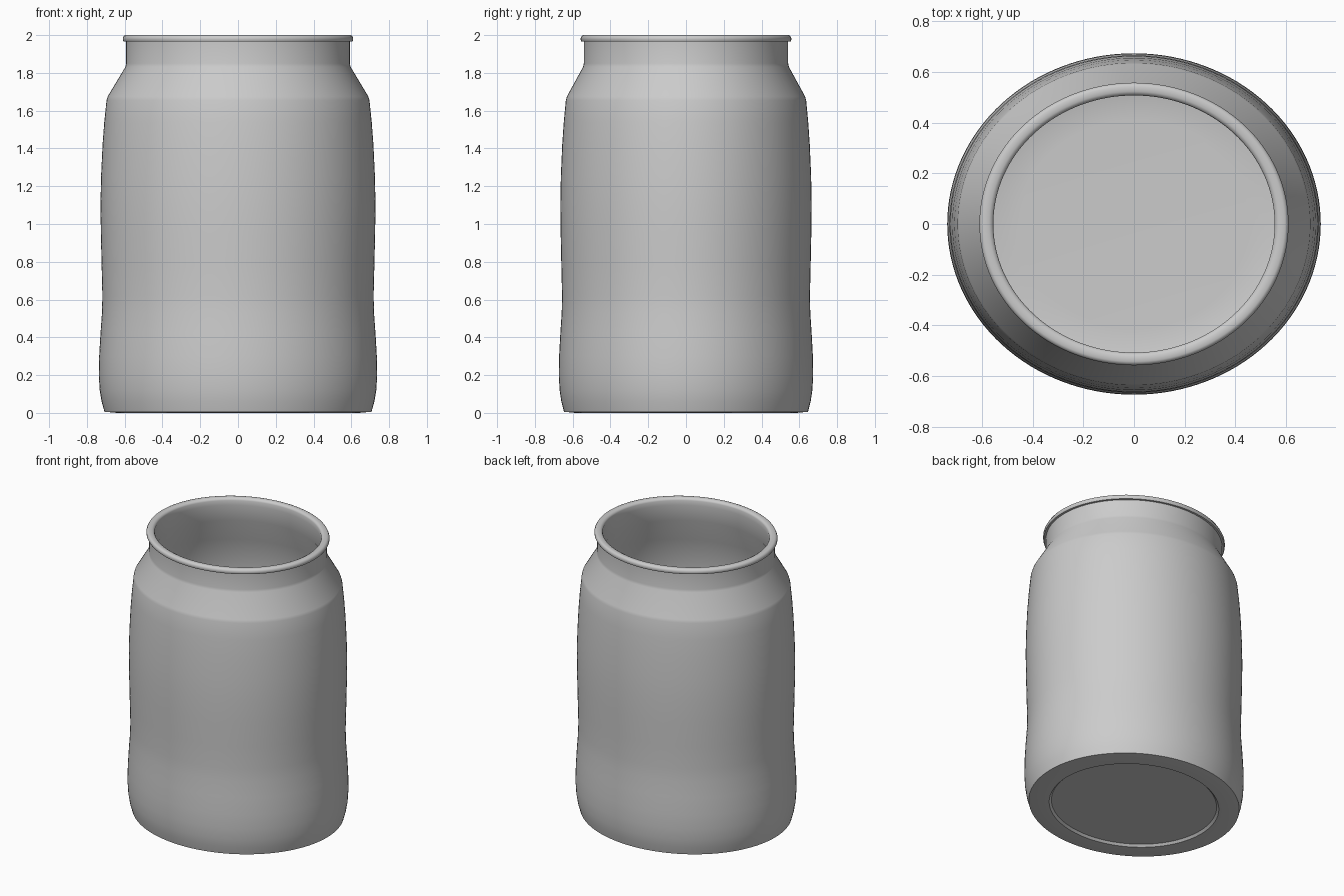
import bpy, bmesh, math

if "Cube" in bpy.data.objects:
    bpy.data.objects.remove(bpy.data.objects["Cube"])

SIDES = 128
DEPTH = 0.914  # oval section: y radius relative to x radius


def lathe(name, profile):
    """Spin a (radius, z) profile into an oval shell; radius 0 closes with a pole."""
    bm = bmesh.new()
    rings = []
    for r, z in profile:
        if r == 0:
            rings.append([bm.verts.new((0, 0, z))] * SIDES)
            continue
        rings.append([bm.verts.new((r * math.cos(2 * math.pi * i / SIDES),
                                    r * DEPTH * math.sin(2 * math.pi * i / SIDES), z))
                      for i in range(SIDES)])
    for a, b in zip(rings, rings[1:]):
        for i in range(SIDES):
            j = (i + 1) % SIDES
            bm.faces.new(list(dict.fromkeys((a[i], a[j], b[j], b[i]))))
    bmesh.ops.recalc_face_normals(bm, faces=bm.faces)
    mesh = bpy.data.meshes.new(name)
    bm.to_mesh(mesh)
    bm.free()
    obj = bpy.data.objects.new(name, mesh)
    bpy.context.collection.objects.link(obj)
    bpy.ops.object.select_all(action='DESELECT')
    obj.select_set(True)
    bpy.context.view_layer.objects.active = obj
    bpy.ops.object.shade_smooth_by_angle(angle=math.radians(45))
    return obj


# Underside with a shallow recess, then the gently waisted outer wall
outer = [(0, 0.015), (0.555, 0.015), (0.57, 0.0), (0.64, 0.0), (0.707, 0.006),
         (0.722, 0.06), (0.732, 0.12), (0.737, 0.20), (0.735, 0.30),
         (0.728, 0.42), (0.720, 0.53), (0.718, 0.62), (0.722, 0.78),
         (0.726, 0.95), (0.728, 1.10), (0.725, 1.25), (0.717, 1.42),
         (0.708, 1.54), (0.696, 1.655), (0.690, 1.675), (0.596, 1.832),
         (0.592, 1.85), (0.592, 1.965)]
# Rolled lip around the mouth
lip = [(0.606, 1.966), (0.610, 1.974), (0.610, 1.985), (0.604, 1.996),
       (0.594, 2.0), (0.572, 2.0), (0.560, 1.994), (0.555, 1.984)]
# Hollow inside, down to the floor
inner = [(0.557, 1.95), (0.560, 1.84), (0.660, 1.66), (0.685, 1.42),
         (0.696, 1.10), (0.686, 0.62), (0.696, 0.42), (0.705, 0.20),
         (0.688, 0.08), (0.62, 0.045), (0.45, 0.04), (0, 0.035)]

lathe("jar", outer + lip + inner)
